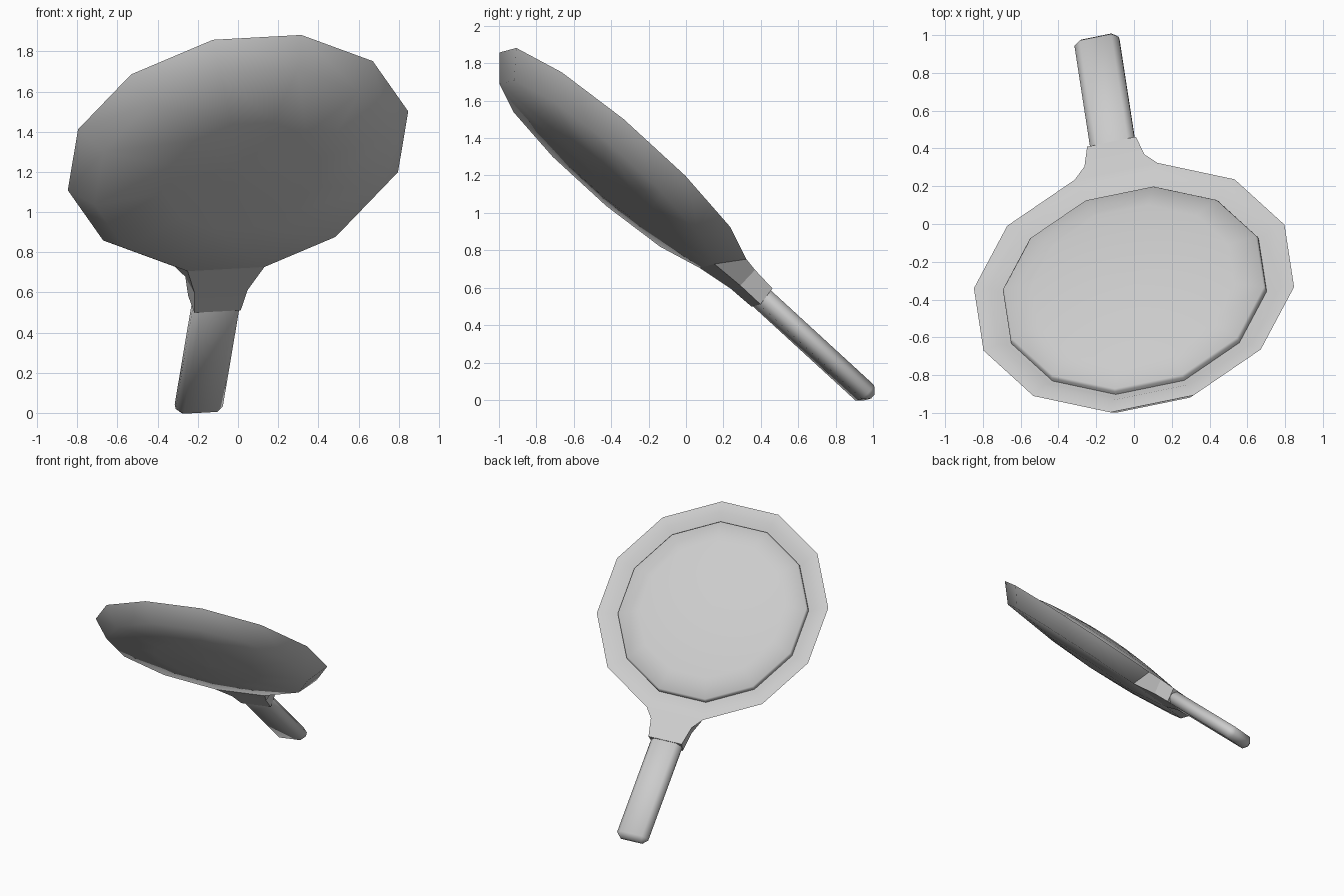
import bpy, bmesh
from math import sin, cos, pi, radians
from mathutils import Matrix, Vector

cube = bpy.data.objects.get("Cube")
if cube:
    bpy.data.objects.remove(cube)

# Single flat material
grey = bpy.data.materials.new("plain grey")
grey.use_nodes = True
colour = (0.6, 0.6, 0.6, 1)
grey.diffuse_color = colour
grey.node_tree.nodes["Principled BSDF"].inputs["Base Color"].default_value = colour

# Tilted frame: local y runs along the handle, local z is the disc's axis
along = Vector((-0.113, 0.732, -0.672)).normalized()
axis = Vector((-0.174, 0.652, 0.738))
axis = (axis - along * axis.dot(along)).normalized()
side = along.cross(axis)
frame = Matrix((side, along, axis)).transposed().to_4x4()
frame.translation = (0, -0.337, 1.305)
SIDES = 12


def finish(bm, name, angle):
    bmesh.ops.recalc_face_normals(bm, faces=bm.faces[:])
    mesh = bpy.data.meshes.new(name)
    bm.to_mesh(mesh)
    bm.free()
    mesh.materials.append(grey)
    ob = bpy.data.objects.new(name, mesh)
    bpy.context.collection.objects.link(ob)
    ob.matrix_world = frame
    bpy.ops.object.select_all(action="DESELECT")
    ob.select_set(True)
    bpy.context.view_layer.objects.active = ob
    bpy.ops.object.shade_smooth_by_angle(angle=radians(angle))
    return ob


def loft(loops, name, angle, cap_start=True, cap_end=True):
    bm = bmesh.new()
    rings = [[bm.verts.new(p) for p in loop] for loop in loops]
    for a, b in zip(rings, rings[1:]):
        for i in range(len(a)):
            j = (i + 1) % len(a)
            bm.faces.new((a[i], a[j], b[j], b[i]))
    if cap_start:
        bm.faces.new(rings[0])
    if cap_end:
        bm.faces.new(rings[-1])
    return finish(bm, name, angle)


def ring(radius, height):
    turns = [2 * pi * (i + 0.5) / SIDES for i in range(SIDES)]
    return [(radius * sin(t), radius * cos(t), height) for t in turns]


# Twelve-sided body: domed underside, flared wall, flat rim, sunken groove
body = [(0.02, -0.185), (0.4, -0.168), (0.757, -0.132), (0.87, 0),
        (0.785, 0), (0.735, -0.035), (0.6, -0.035)]
loft([ring(r, z) for r, z in body], "body", 60)

# Gently domed disc standing in the groove
disc = [(0.715, -0.05), (0.715, -0.012), (0.705, 0), (0.55, 0.03),
        (0.36, 0.053), (0.18, 0.067), (0.02, 0.07)]
loft([ring(r, z) for r, z in disc], "domed_disc", 50)


# Tapered neck: top position, half width, height, then the same for the bottom
def neck_loop(yt, wt, zt, yb, wb, zb):
    return [(-wt, yt, zt), (wt, yt, zt), (wb, yb, zb), (-wb, yb, zb)]


neck = [(0.84, 0.225, 0, 0.73, 0.196, -0.132),
        (0.92, 0.162, 0, 0.92, 0.135, -0.112),
        (1.06, 0.132, -0.005, 1.07, 0.118, -0.11)]
loft([neck_loop(*s) for s in neck], "neck", 20)

# Handle: chamfered bar
bm = bmesh.new()
bmesh.ops.create_cube(bm, size=1)
bmesh.ops.scale(bm, vec=(0.24, 0.855, 0.1), verts=bm.verts)
bmesh.ops.translate(bm, vec=(0, 1.428, -0.06), verts=bm.verts)
bmesh.ops.bevel(bm, geom=bm.edges[:], offset=0.035, segments=1,
                profile=0.5, affect="EDGES")
finish(bm, "handle", 60)
